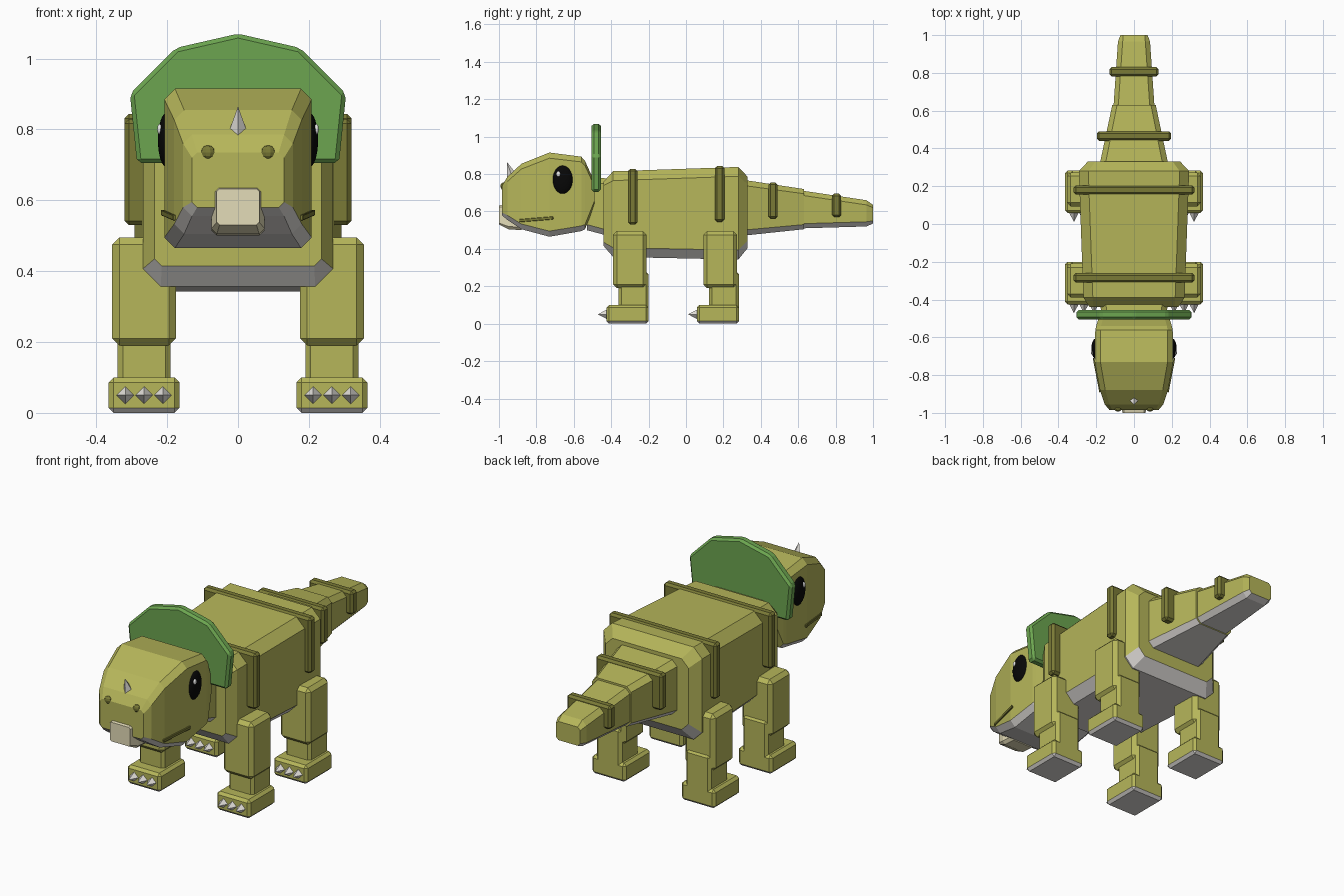
import bpy, bmesh
from mathutils import Vector, Matrix

if "Cube" in bpy.data.objects:
    bpy.data.objects.remove(bpy.data.objects["Cube"])


def material(name, rgb):
    """Flat material from an 8-bit display colour."""
    lin = [((c / 255 + 0.055) / 1.055) ** 2.4 for c in rgb] + [1]
    m = bpy.data.materials.new(name)
    m.use_nodes = True
    m.diffuse_color = lin
    m.node_tree.nodes["Principled BSDF"].inputs["Base Color"].default_value = lin
    return m


skin = material("olive skin", (182, 182, 90))
belly = material("grey underside", (220, 217, 213))
ridge = material("dark olive", (122, 122, 54))
green = material("frill green", (108, 165, 80))
beige = material("beak beige", (228, 220, 184))
bone = material("bone", (238, 235, 229))
black = material("eye black", (7, 7, 7))
white = material("eye white", (245, 245, 245))


def finish(name, bm, mats, smooth=False):
    """Make the object; faces turned downward take the second material."""
    bmesh.ops.recalc_face_normals(bm, faces=bm.faces)
    for f in bm.faces:
        f.smooth = smooth
        if len(mats) > 1 and f.normal.z < -0.4:
            f.material_index = 1
    mesh = bpy.data.meshes.new(name)
    bm.to_mesh(mesh)
    bm.free()
    for m in mats:
        mesh.materials.append(m)
    ob = bpy.data.objects.new(name, mesh)
    bpy.context.collection.objects.link(ob)
    return ob


def bevel(bm, width):
    bmesh.ops.bevel(bm, geom=bm.edges[:], offset=width, segments=1,
                    profile=0.5, affect='EDGES', clamp_overlap=True)


def box(name, x, y, z, mats, width=0.015):
    """Bevelled box from (min, max) ranges."""
    bm = bmesh.new()
    bmesh.ops.create_cube(bm, size=1)
    for v in bm.verts:
        v.co = [r[0] if c < 0 else r[1] for c, r in zip(v.co, (x, y, z))]
    bmesh.ops.recalc_face_normals(bm, faces=bm.faces)
    bevel(bm, width)
    return finish(name, bm, mats)


def loft(name, sections, mats):
    """Skin chamfered rectangles: (y, half width, bottom, top, chamfer)."""
    bm = bmesh.new()
    rings = []
    for y, w, lo, hi, c in sections:
        half = [(w - c, lo), (w, lo + c), (w, hi - c), (w - c, hi)]
        ring = half + [(-x, z) for x, z in reversed(half)]
        rings.append([bm.verts.new((x, y, z)) for x, z in ring])
    for a, b in zip(rings, rings[1:]):
        for i in range(8):
            j = (i + 1) % 8
            bm.faces.new((a[i], a[j], b[j], b[i]))
    bm.faces.new(rings[0])
    bm.faces.new(rings[-1])
    return finish(name, bm, mats)


def spike(name, base, tip, radius, sides):
    """Cone running from base to tip."""
    base, tip = Vector(base), Vector(tip)
    d = tip - base
    bm = bmesh.new()
    turn = d.to_track_quat('Z', 'Y').to_matrix().to_4x4()
    bmesh.ops.create_cone(bm, cap_ends=True, segments=sides, radius1=radius, radius2=0,
                          depth=d.length, matrix=Matrix.Translation((base + tip) / 2) @ turn)
    return finish(name, bm, [bone])


def ball(name, centre, scale, mat, rings=16, smooth=True):
    bm = bmesh.new()
    bmesh.ops.create_uvsphere(bm, u_segments=rings * 3 // 2, v_segments=rings, radius=1,
                              matrix=Matrix.Translation(centre) @ Matrix.Diagonal((*scale, 1)))
    return finish(name, bm, [mat], smooth)


hide = [skin, belly]

# Torso, neck and tail
loft("body", [(-.44, .235, .415, .76, .02), (-.39, .268, .357, .815, .05),
              (.28, .292, .343, .838, .05), (.33, .245, .405, .785, .04)], hide)
loft("neck", [(-.53, .165, .50, .79, .03), (-.38, .185, .46, .77, .03)], hide)
loft("tail_base", [(.30, .185, .47, .77, .03), (.63, .115, .505, .72, .025)], hide)
loft("tail_tip", [(.63, .108, .51, .71, .025), (.965, .085, .52, .66, .025),
                  (1.0, .072, .535, .635, .015)], hide)

# Raised bands over the back and tail
for name, y, w, lo, hi in [("front_band", -.285, .32, .53, .828),
                           ("rear_band", .18, .32, .545, .843),
                           ("tail_band", .465, .197, .56, .755),
                           ("tail_tip_band", .805, .13, .57, .695)]:
    box(name, (-w, w), (y - .025, y + .025), (lo, hi), [ridge], .012)

# Head with tapered muzzle
loft("head", [(-.49, .185, .63, .76, .025), (-.54, .2, .505, .87, .025),
              (-.56, .205, .495, .893, .028), (-.73, .208, .465, .915, .03),
              (-.88, .18, .505, .855, .028), (-.955, .155, .555, .785, .025),
              (-.985, .13, .58, .735, .015)], hide)

# Frill: extruded fan outline
outline = [(0, 1.07), (.175, 1.03), (.305, .90), (.285, .705)]
outline += [(-x, z) for x, z in reversed(outline[1:])]
bm = bmesh.new()
face = bm.faces.new([bm.verts.new((x, -.505, z)) for x, z in outline])
ext = bmesh.ops.extrude_face_region(bm, geom=[face])
for v in ext["geom"]:
    if isinstance(v, bmesh.types.BMVert):
        v.co.y += .05
bmesh.ops.recalc_face_normals(bm, faces=bm.faces)
bevel(bm, .012)
finish("frill", bm, [green])

# Beak, narrower toward the front
loft("beak", [(-.88, .075, .50, .63, .015), (-.95, .075, .505, .642, .015),
              (-1.0, .06, .53, .632, .008)], [beige])
spike("nose_horn", (0, -.922, .765), (0, -.958, .865), .036, 4)

for s, side in ((1, "left"), (-1, "right")):
    # Face details
    ball(side + "_eye", (.2 * s, -.66, .77), (.026, .055, .078), black)
    ball(side + "_eye_glint", (.221 * s, -.682, .80), (.007, .011, .015), white, 8)
    ball(side + "_nostril", (.085 * s, -.977, .735), (.021, .016, .02), ridge, 6, False)
    mouth = box(side + "_mouth", (-.0045, .0045), (-.092, .092), (-.008, .008), [ridge], .002)
    mouth.location = (.1965 * s, -.80, .558)
    mouth.rotation_euler = (.08, 0, -.19 * s)

    # Legs, feet and claws
    for end, y in (("front", -.20), ("rear", .283)):
        name = side + "_" + end

        def span(inner, outer):
            return sorted((inner * s, outer * s))

        box(name + "_upper_leg", span(.175, .355), (y - .19, y - .01), (.19, .495), [skin], .02)
        box(name + "_lower_leg", span(.19, .34), (y - .16, y), (.07, .28), [skin])
        box(name + "_foot", span(.165, .365), (y - .225, y), (0, .1), hide, .014)
        for k in (-1, 0, 1):
            x = .265 * s + .053 * k
            spike(f"{name}_claw_{k + 2}", (x, y - .22, .05), (x, y - .272, .05), .027, 4)
